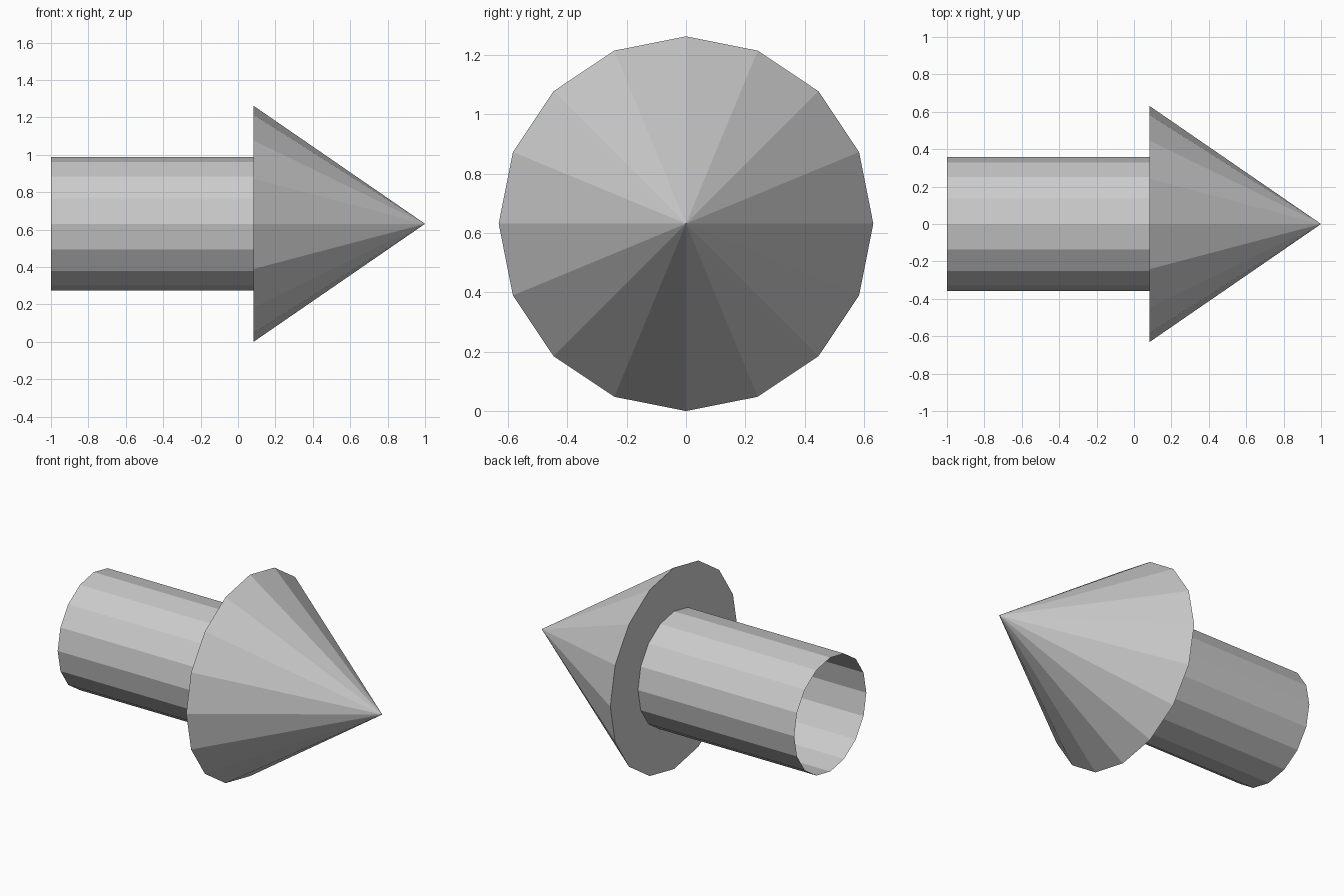
import bpy, bmesh
from math import sin, cos, tau

cube = bpy.data.objects.get("Cube")
if cube:
    bpy.data.objects.remove(cube)

SIDES = 16
HEAD_R, SHAFT_R = 0.631, 0.357
TAIL_X, COLLAR_X, TIP_X = -1.0, 0.083, 1.0

# Single plain grey
grey = bpy.data.materials.new("grey")
grey.use_nodes = True
colour = (0.6, 0.6, 0.6, 1)
grey.diffuse_color = colour
grey.node_tree.nodes["Principled BSDF"].inputs["Base Color"].default_value = colour


def ring(bm, x, r):
    """Ring of vertices around the x axis, first corner pointing up."""
    return [bm.verts.new((x, r * sin(tau * i / SIDES), HEAD_R + r * cos(tau * i / SIDES)))
            for i in range(SIDES)]


def bridge(bm, a, b):
    for i in range(SIDES):
        j = (i + 1) % SIDES
        bm.faces.new((a[i], a[j], b[j], b[i]))


def finish(bm, name):
    mesh = bpy.data.meshes.new(name)
    bm.to_mesh(mesh)
    bm.free()
    mesh.materials.append(grey)
    obj = bpy.data.objects.new(name, mesh)
    bpy.context.collection.objects.link(obj)


# Shaft: thin tube, open at the tail
bm = bmesh.new()
bridge(bm, ring(bm, COLLAR_X, SHAFT_R), ring(bm, TAIL_X, SHAFT_R))
finish(bm, "arrow_shaft")

# Head: flat collar around the shaft, then a cone to the tip
bm = bmesh.new()
inner, outer = ring(bm, COLLAR_X, SHAFT_R), ring(bm, COLLAR_X, HEAD_R)
bridge(bm, outer, inner)
tip = bm.verts.new((TIP_X, 0, HEAD_R))
for i in range(SIDES):
    bm.faces.new((outer[(i + 1) % SIDES], outer[i], tip))
finish(bm, "arrow_head")
